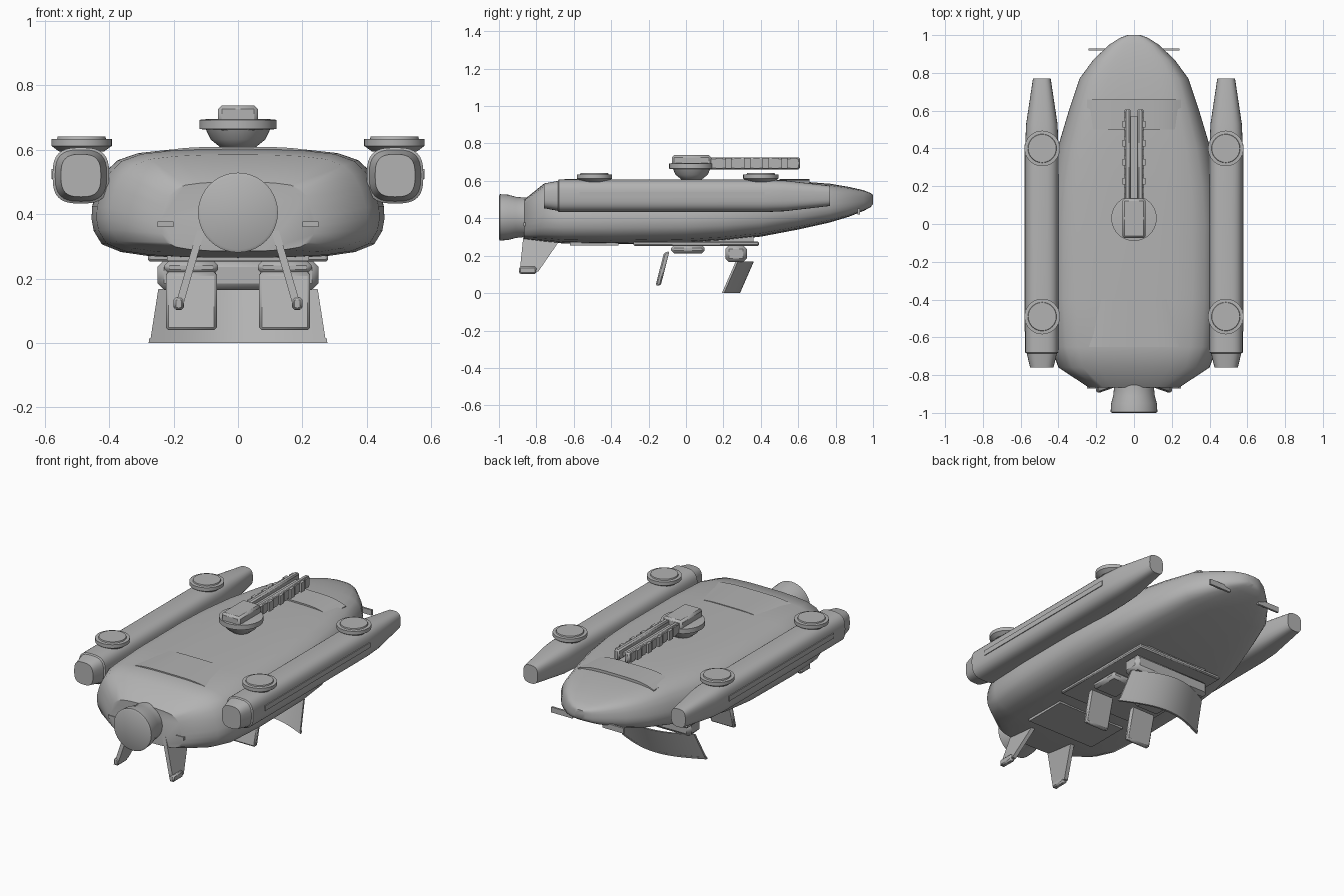
import bpy, bmesh, math
from mathutils import Vector

if "Cube" in bpy.data.objects:
    bpy.data.objects.remove(bpy.data.objects["Cube"])

grey = bpy.data.materials.new("hull_grey")
grey.diffuse_color = (0.45, 0.45, 0.45, 1)
grey.use_nodes = True
grey.node_tree.nodes["Principled BSDF"].inputs["Base Color"].default_value = grey.diffuse_color


def finish(name, bm, bevel=0.0, angle=35):
    """Turn a bmesh into a named, angle-smoothed object."""
    bmesh.ops.recalc_face_normals(bm, faces=bm.faces)
    me = bpy.data.meshes.new(name)
    bm.to_mesh(me)
    bm.free()
    for p in me.polygons:
        p.use_smooth = True
    me.set_sharp_from_angle(angle=math.radians(angle))
    me.materials.append(grey)
    ob = bpy.data.objects.new(name, me)
    bpy.context.collection.objects.link(ob)
    if bevel:
        m = ob.modifiers.new("bevel", 'BEVEL')
        m.width = bevel
        m.segments = 1
    return ob


def loft(name, rings, angle=35):
    """Skin closed rings of points and cap both ends."""
    bm = bmesh.new()
    rows = [[bm.verts.new(p) for p in r] for r in rings]
    n = len(rows[0])
    for a, b in zip(rows, rows[1:]):
        for i in range(n):
            j = (i + 1) % n
            bm.faces.new((a[i], a[j], b[j], b[i]))
    bm.faces.new(rows[0])
    bm.faces.new(rows[-1])
    return finish(name, bm, angle=angle)


def box(name, x0, x1, y0, y1, z0, z1, bevel=0.0):
    ring = lambda z: [(x0, y0, z), (x1, y0, z), (x1, y1, z), (x0, y1, z)]
    ob = loft(name, [ring(z0), ring(z1)])
    if bevel:
        m = ob.modifiers.new("bevel", 'BEVEL')
        m.width = bevel
        m.segments = 1
    return ob


def lathe(name, cx, cy, profile, n=40):
    """Vertical turned part from (radius, z) pairs."""
    return loft(name, [[(cx + r * math.cos(2 * math.pi * i / n),
                         cy + r * math.sin(2 * math.pi * i / n), z)
                        for i in range(n)] for r, z in profile])


def power(c, e):
    return math.copysign(abs(c) ** e, c)


# Hull: one half section, scaled along the length
half = [(0, 1), (.25, .998), (.48, .985), (.68, .955), (.82, .89), (.90, .79),
        (.955, .65), (.995, .47), (1, .36), (.985, .25), (.93, .13), (.80, .06),
        (.62, .025), (.35, .005), (0, 0)]
section = half + [(-u, v) for u, v in half[-2:0:-1]]
# y, half width, bottom, top
stations = [(-.865, .24, .285, .50), (-.76, .40, .275, .585), (-.65, .44, .265, .602),
            (-.40, .455, .262, .605), (0, .455, .268, .605), (.20, .44, .280, .605),
            (.40, .405, .302, .603), (.60, .345, .340, .598), (.77, .288, .378, .585),
            (.87, .215, .408, .568), (.95, .13, .440, .550), (.985, .075, .458, .536),
            (1.0, .035, .475, .525)]
loft("hull", [[(u * w, y, b + v * (t - b)) for u, v in section]
              for y, w, b, t in stations], 40)

# Rear engine nozzle
nozzle = [(-1, .115), (-.995, .124), (-.95, .121), (-.91, .110), (-.87, .106), (-.80, .106)]
loft("engine_nozzle", [[(r * math.cos(i * math.pi / 20), y, .405 + r * math.sin(i * math.pi / 20))
                        for i in range(40)] for y, r in nozzle])


# Curved raised panels on the deck
def deck_panel(name, y0, y1, w0, w1):
    rings = []
    for i in range(17):
        s = -1 + i / 8
        z = .609 - .030 * s ** 4
        rings.append([(s * w0, y0, z - .03), (s * w1, y1, z - .03),
                      (s * w1, y1, z), (s * w0, y0, z)])
    loft(name, rings)


deck_panel("rear_deck_panel", -.65, -.40, .285, .25)
deck_panel("front_deck_panel", .50, .66, .25, .25)

# Side pods: y, half width, half height
pod = [(-.76, .062, .066), (-.685, .080, .080), (-.68, .088, .087), (-.63, .088, .087),
       (.42, .088, .087), (.53, .083, .082), (.77, .047, .054)]
for s in (-1, 1):
    side = "left" if s < 0 else "right"
    rings = []
    for y, w, h in pod:
        ring = []
        for i in range(32):
            a = 2 * math.pi * i / 32
            ring.append((s * .488 + w * power(math.cos(a), .68), y,
                         .52 + h * power(math.sin(a), .68)))
        rings.append(ring)
    loft(side + "_pod", rings)
    box(side + "_pod_strip", *sorted((s * .565, s * .58)), -.57, .42, .51, .54)
    # Round caps on the pods
    for end, y in (("rear", -.49), ("front", .40)):
        lathe(f"{side}_{end}_pod_cap", s * .486, y,
              [(.07, .595), (.088, .608), (.094, .612), (.094, .633), (.076, .634), (.074, .641)])

# Deck turret
lathe("turret_dome", 0, .03, [(.025, .595), (.055, .608), (.085, .632), (.102, .668)])
lathe("turret_ring", 0, .03, [(.106, .663), (.12, .665), (.12, .693), (.10, .695)])
box("turret_housing", -.062, .062, -.075, .135, .66, .738, .012)
for s in (-1, 1):
    box("gun_rail", *sorted((s * .018, s * .050)), .12, .61, .662, .726, .008)
    for i in range(9):
        y = .16 + i * .05
        wide = .062 if i % 2 else .054
        box("rail_coil", *sorted((s * .03, s * wide)), y, y + .034, .666, .722)
box("gun_core", -.018, .018, .12, .57, .68, .70)

# Tail fins, splayed outward, with small feet
fin = [(-.865, .35), (-.89, .105), (-.79, .115), (-.68, .275), (-.68, .35)]
for s in (-1, 1):
    def fin_ring(off):
        return [(s * (.115 + (.35 - z) * .29) + off, y, z) for y, z in fin]
    loft("tail_fin", [fin_ring(-.012), fin_ring(.012)])
    box("fin_foot", *sorted((s * .168, s * .200)), -.892, -.80, .102, .142, .008)
    box("rear_stub", *sorted((s * .20, s * .25)), -.87, -.80, .36, .378)
    # Nose canards
    box("nose_canard", *sorted((s * .10, s * .24)), .918, .930, .42, .452)

# Belly plates
box("belly_plate", -.28, .28, -.28, .39, .253, .276, .006)
box("belly_mount", -.20, .20, -.20, .36, .262, .32)
box("rear_belly_plate", -.22, .22, -.62, -.36, .255, .28)

# Loading flaps and their mounts
for s in (-1, 1):
    box("flap_mount", *sorted((s * .062, s * .228)), -.08, .10, .213, .256, .015)
    x0, x1 = sorted((s * .066, s * .224))
    prof = [(-.118, .215), (-.088, .225), (-.135, .04), (-.163, .04)]
    flap = loft("belly_flap", [[(x, y, z) for y, z in prof] for x in (x0, x1)])
    m = flap.modifiers.new("bevel", 'BEVEL')
    m.width = .008
    m.segments = 1

# Forward bracket with a bowed, raked shield below, convex to the front
box("shield_bracket", -.25, .25, .21, .325, .165, .256, .02)


def bowed(name, z0, z1, grow):
    rings = []
    for i in range(25):
        s = -1 + i / 12
        ring = []
        for z, d in ((z0, 0), (z0, .012), (z1, .012), (z1, 0)):
            k = (.165 - z) / .16
            bow = .085 * math.cos(s * math.pi / 2)
            ring.append((s * (.248 + .025 * k + grow), .268 - .07 * k + bow + d - .004, z))
        rings.append(ring)
    loft(name, rings)


bowed("shield", .008, .168, 0)
bowed("shield_lip", 0, .014, .004)
